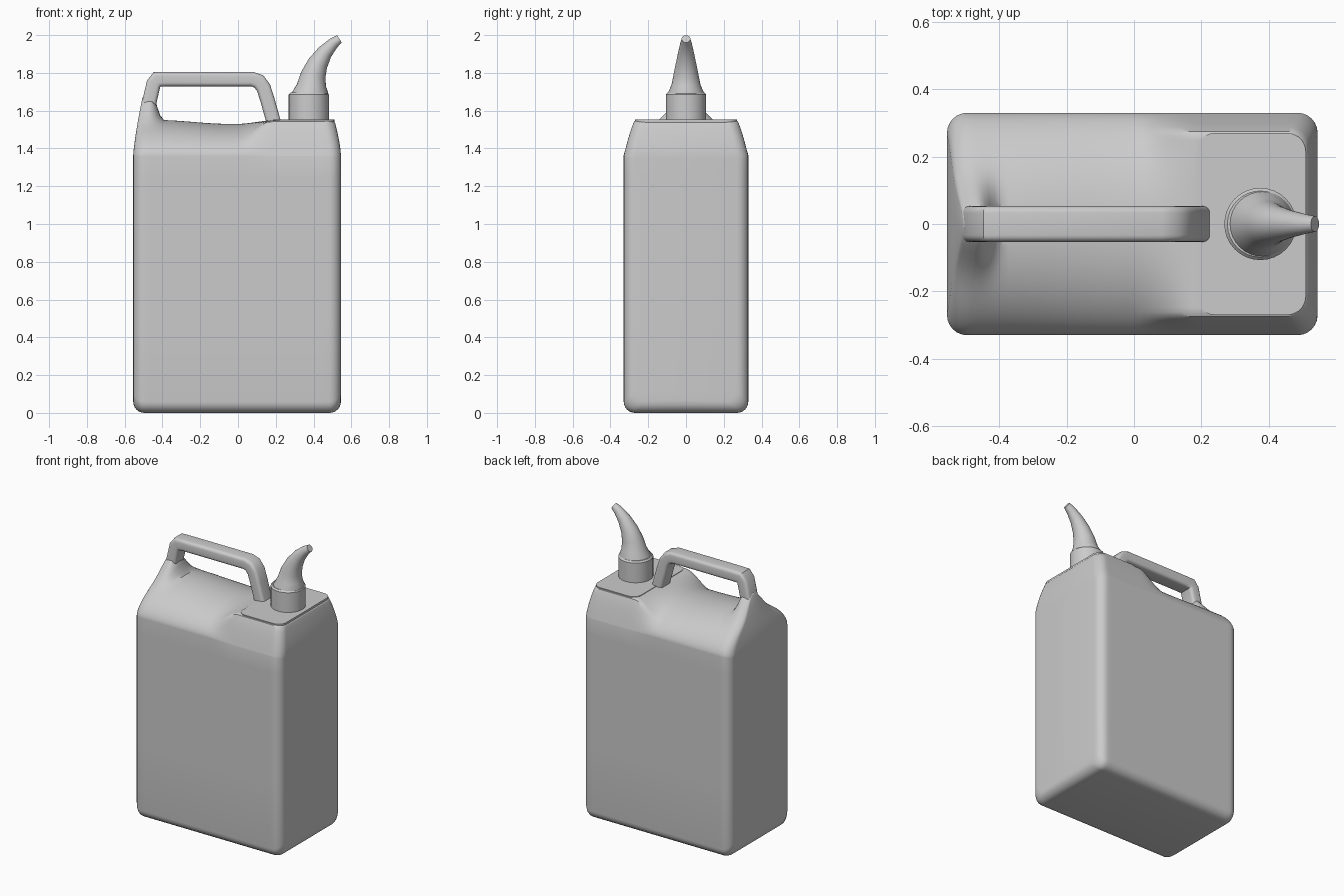
import bpy, bmesh
from math import sin, cos, pi, sqrt, exp, radians
from mathutils import Vector

if "Cube" in bpy.data.objects:
    bpy.data.objects.remove(bpy.data.objects["Cube"])


def finish(name, bm, angle=38):
    bmesh.ops.remove_doubles(bm, verts=bm.verts, dist=1e-5)
    bmesh.ops.recalc_face_normals(bm, faces=bm.faces)
    mesh = bpy.data.meshes.new(name)
    bm.to_mesh(mesh)
    bm.free()
    ob = bpy.data.objects.new(name, mesh)
    bpy.context.collection.objects.link(ob)
    bpy.ops.object.select_all(action='DESELECT')
    ob.select_set(True)
    bpy.context.view_layer.objects.active = ob
    bpy.ops.object.shade_smooth_by_angle(angle=radians(angle))
    return ob


def loft(rings, cap=True):
    """Skin a list of closed rings of equal length."""
    bm = bmesh.new()
    rows = [[bm.verts.new(p) for p in r] for r in rings]
    n = len(rows[0])
    for a, b in zip(rows, rows[1:]):
        for i in range(n):
            j = (i + 1) % n
            bm.faces.new((a[i], a[j], b[j], b[i]))
    if cap:
        bm.faces.new(rows[0])
        bm.faces.new(rows[-1])
    return bm, rows


def round_rect(hx, hy, r, seg=5):
    pts = []
    for k, (sx, sy) in enumerate(((1, 1), (-1, 1), (-1, -1), (1, -1))):
        for i in range(seg + 1):
            a = (k + i / seg) * pi / 2
            pts.append((sx * (hx - r) + r * cos(a), sy * (hy - r) + r * sin(a)))
    return pts


def smooth(a, b, x):
    t = min(1, max(0, (x - a) / (b - a)))
    return t * t * (3 - 2 * t)


# Body: sections along x, with a domed top, a ridge at the handle root and a flat neck end
X0, X1, W, R = -0.555, 0.545, 0.33, 0.06


def top_height(x, u):
    y = abs(u) * W
    dome = 1.36 + 0.17 * max(0, 1 - u * u) ** 0.6
    rise = 0.02 * smooth(-0.05, -0.42, x) * (1 - u * u)
    ridge = 0.13 * smooth(-0.39, -0.50, x) * exp(-(y / 0.12) ** 2) * (1 - u * u)
    flat = 1.549 - 0.19 * (max(0, y - 0.27) / 0.06) ** 1.3
    k = smooth(0.0, 0.19, x)
    return (dome + rise + ridge) * (1 - k) + flat * k


def section(x, inset):
    w = W - inset
    half = [(0, inset)]
    for i in range(7):
        a = i / 6 * pi / 2
        half.append((w - R + R * sin(a), inset + R - R * cos(a)))
    half += [(w, z) for z in (0.5, 0.95, 1.25)]
    for i in range(25):
        u = cos(i / 24 * pi / 2)
        half.append((w * u, top_height(x, u) - inset * 0.25))
    pts = half + [(-y, z) for y, z in half[-2:0:-1]]
    out = []
    for y, z in pts:
        t = max(0, z - 1.36) / 0.19
        if x > 0:
            px = x - 0.035 * t ** 1.5 * smooth(0.35, 0.54, x)
        else:
            px = x + 0.026 * t ** 1.3 * smooth(-0.35, -0.54, x)
        out.append((px, y, z))
    return out


arc = [(R * (1 - sin(i / 6 * pi / 2)), R * (1 - cos(i / 6 * pi / 2))) for i in range(6, -1, -1)]
stations = [(X0 + d, i) for d, i in arc]
a, b = X0 + R, X1 - R
stations += [(a + (b - a) * i / 40, 0) for i in range(1, 40)]
stations += [(X1 - d, i) for d, i in reversed(arc)]
bm, rows = loft([section(x, i) for x, i in stations], cap=False)
for row in (rows[0], rows[-1]):
    n = len(row)
    for i in range(n // 2):
        quad = [row[i], row[i + 1], row[(n - i - 1) % n], row[(n - i) % n]]
        bm.faces.new(list(dict.fromkeys(quad)))
finish("body", bm)

# Flat plate around the neck
plate = round_rect(0.1625, 0.27, 0.055)
bm, _ = loft([[(0.3475 + x, y, z) for x, y in plate] for z in (1.52, 1.552)])
finish("neck_plate", bm)

# Handle: rounded bar swept along a bent path with mitred corners
path = [Vector((x, 0, z)) for x, z in (
    (-0.492, 1.50), (-0.48, 1.60), (-0.447, 1.742), (-0.428, 1.766), (-0.38, 1.767),
    (0.075, 1.767), (0.11, 1.755), (0.135, 1.722), (0.155, 1.66), (0.197, 1.51))]
bar = round_rect(0.038, 0.053, 0.02, 4)
rings = []
for i, p in enumerate(path):
    d0 = (p - path[max(i - 1, 0)]).normalized()
    d1 = (path[min(i + 1, len(path) - 1)] - p).normalized()
    t = (d0 + d1).normalized()
    side = Vector((-t.z, 0, t.x)) / max(t.dot(d0), t.dot(d1))
    rings.append([p + side * s + Vector((0, y, 0)) for s, y in bar])
bm, _ = loft(rings)
finish("handle", bm)


def disc_ring(x, z, r, tilt=0, n=32):
    t = radians(tilt)
    return [(x + r * cos(k * 2 * pi / n) * cos(t), r * sin(k * 2 * pi / n),
             z - r * cos(k * 2 * pi / n) * sin(t)) for k in range(n)]


# Cap collar
bm, _ = loft([disc_ring(0.375, z, r) for z, r in ((1.53, 0.107), (1.685, 0.107), (1.695, 0.098))])
finish("cap_collar", bm)

# Curved, tapering spout
bm, _ = loft([disc_ring(*s) for s in (
    (0.378, 1.68, 0.098), (0.381, 1.695, 0.096), (0.389, 1.735, 0.077, 5),
    (0.399, 1.79, 0.066, 15), (0.423, 1.85, 0.054, 29), (0.461, 1.91, 0.041, 41),
    (0.505, 1.957, 0.030, 50), (0.537, 1.980, 0.023, 58))])
finish("spout", bm)
